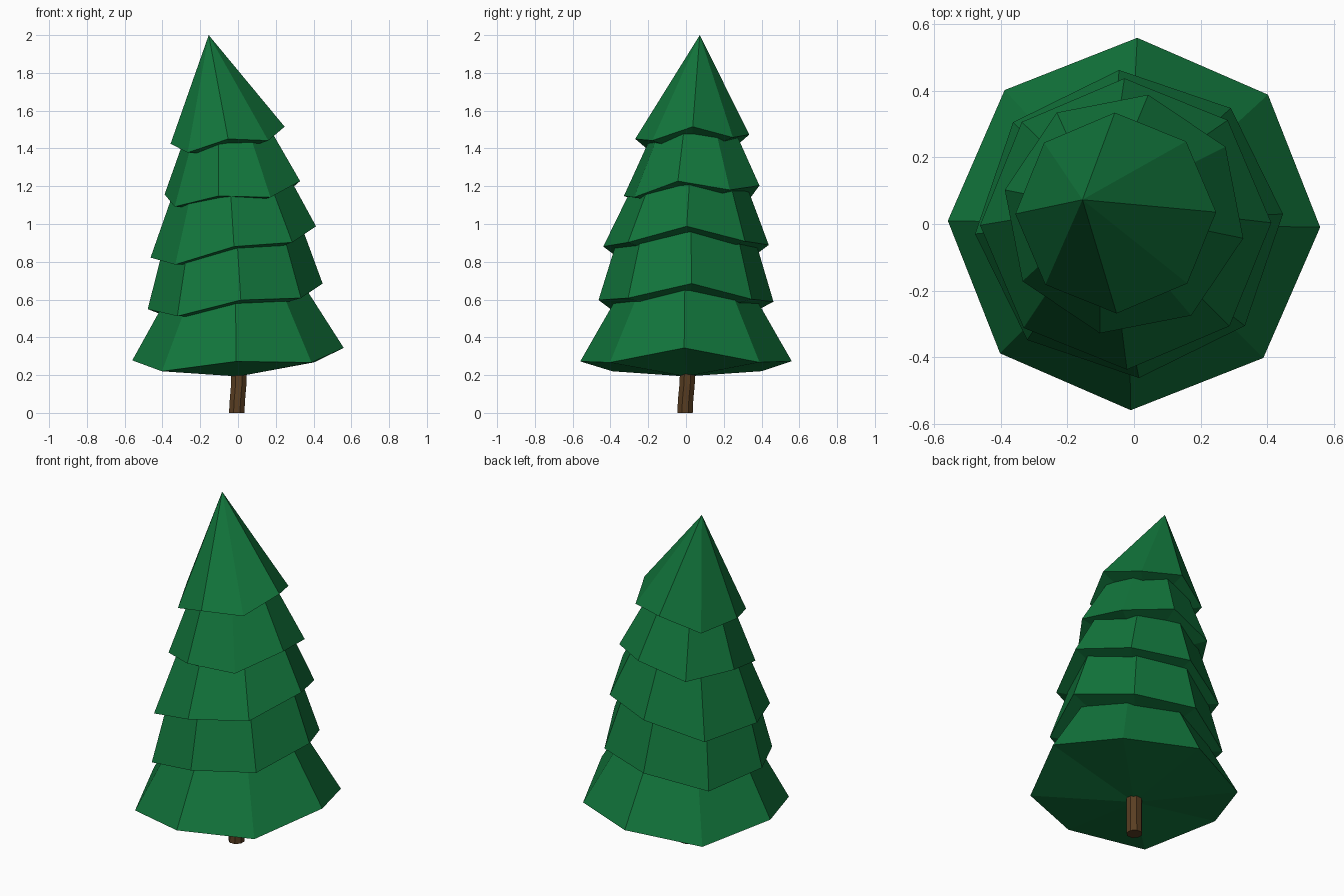
import bpy, bmesh
from math import sin, cos, tau, radians
from mathutils import Vector

cube = bpy.data.objects.get("Cube")
if cube:
    bpy.data.objects.remove(cube)

SIDES = 8


def material(name, colour):
    mat = bpy.data.materials.new(name)
    mat.use_nodes = True
    mat.diffuse_color = (*colour, 1)
    bsdf = mat.node_tree.nodes["Principled BSDF"]
    bsdf.inputs["Base Color"].default_value = (*colour, 1)
    bsdf.inputs["Roughness"].default_value = 0.9
    return mat


def loft(name, rings, mat, base=None, tip=None):
    """Skin rings of points; close each end with a fan to a point or a flat cap."""
    bm = bmesh.new()
    loops = [[bm.verts.new(p) for p in ring] for ring in rings]
    for low, high in zip(loops, loops[1:]):
        for i in range(SIDES):
            j = (i + 1) % SIDES
            bm.faces.new((low[i], low[j], high[j], high[i]))
    for loop, point in ((loops[0], base), (loops[-1], tip)):
        if point is None:
            bm.faces.new(loop)
        else:
            v = bm.verts.new(point)
            for i in range(SIDES):
                bm.faces.new((loop[i], loop[(i + 1) % SIDES], v))
    bmesh.ops.recalc_face_normals(bm, faces=bm.faces)
    mesh = bpy.data.meshes.new(name)
    bm.to_mesh(mesh)
    bm.free()
    mesh.materials.append(mat)
    obj = bpy.data.objects.new(name, mesh)
    bpy.context.collection.objects.link(obj)
    return obj


def rim(centre, radius, turn, lean_x=0, lean_y=0, fold=0, saddle=0):
    """Octagonal ring, leaning to one side, with alternate corners folded down."""
    points = []
    for i in range(SIDES):
        a = tau * i / SIDES
        c, s = cos(a + radians(turn)), sin(a + radians(turn))
        lift = lean_x * c + lean_y * s + fold * cos(4 * a) + saddle * cos(2 * a)
        points.append(Vector(centre) + Vector((radius * c, radius * s, lift)))
    return points


green = material("pine green", (0.006, 0.18, 0.045))
brown = material("bark brown", (0.10, 0.048, 0.016))

# Trunk: slightly bent octagonal post
trunk_path = [(-0.007, -0.005, 0), (-0.003, -0.002, 0.07),
              (0.003, 0.005, 0.14), (0.008, 0.013, 0.3)]
loft("trunk", [rim(p, 0.044, 22.5) for p in trunk_path], brown)

# Foliage tiers: rim centre, radius, turn, lean x, lean y, saddle, apex, cut fraction
tiers = [
    ((0, 0, 0.268), 0.56, -1, 0.033, 0, 0.019, (-0.02, 0, 1.25), 0.5),
    ((-0.015, 0, 0.581), 0.464, 3.7, 0.068, 0, 0.012, (-0.08, 0.01, 2.12), 0.28),
    ((-0.025, 0, 0.871), 0.438, 0.5, 0.083, 0.005, 0.01, (-0.085, 0.06, 1.9), 0.38),
    ((-0.03, 0.03, 1.16), 0.366, -11.5, 0.04, 0.02, 0.008, (-0.1, 0.045, 1.97), 0.48),
    ((-0.055, 0.033, 1.442), 0.302, 0.5, 0.045, 0.012, 0.004, (-0.155, 0.073, 2), 1),
]
for n, (centre, radius, turn, lean_x, lean_y, saddle, apex, cut) in enumerate(tiers, 1):
    edge = rim(centre, radius, turn, lean_x, lean_y, 0.024, saddle)
    under = Vector(centre) - Vector((0, 0, 0.075))
    if cut == 1:
        loft(f"foliage_tier_{n}", [edge], green, under, apex)
    else:
        top = [p.lerp(Vector(apex), cut) for p in edge]
        crown = sum(top, Vector()) / SIDES
        loft(f"foliage_tier_{n}", [edge, top], green, under, crown)
